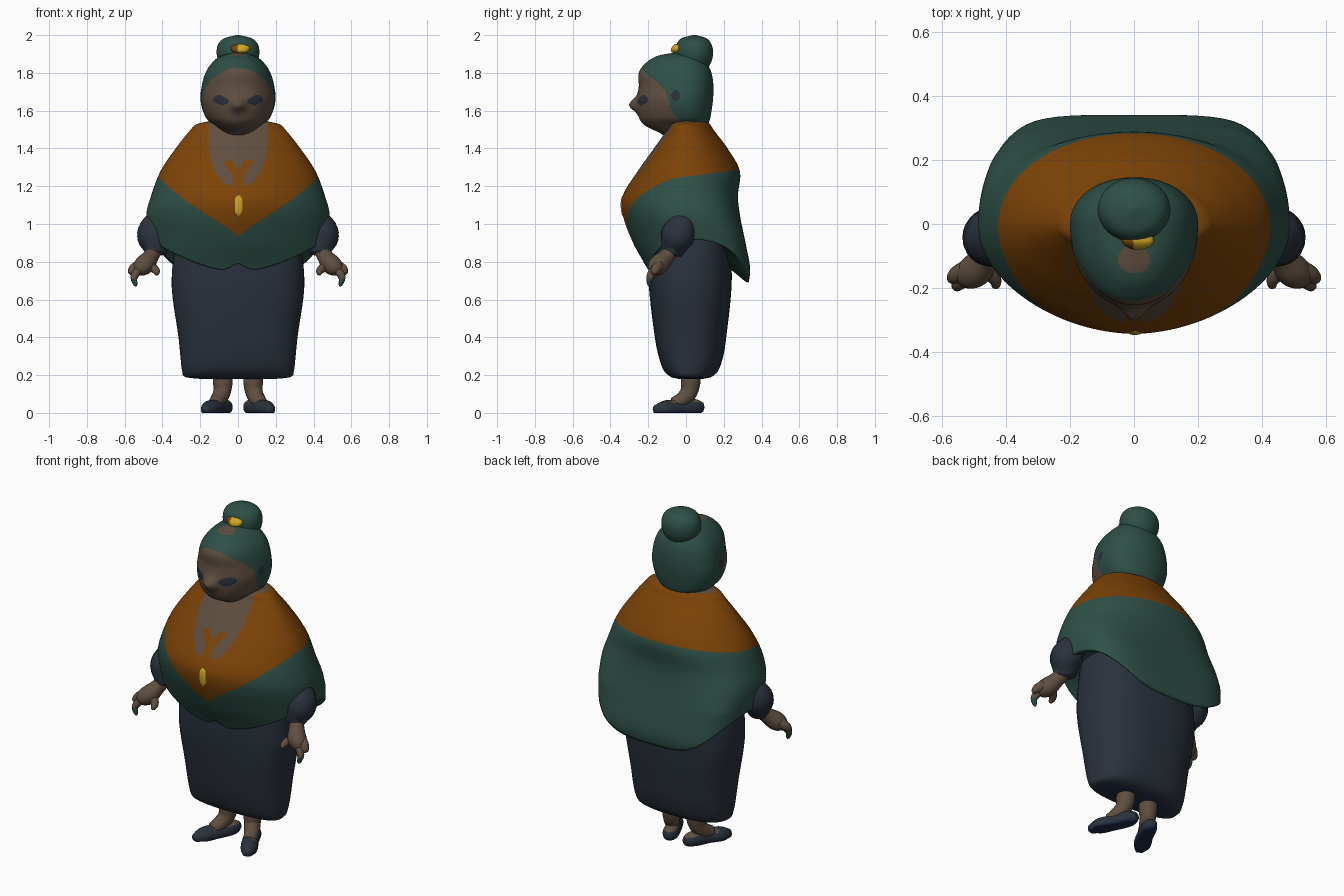
import bpy, bmesh, math
from mathutils import Vector

cube = bpy.data.objects.get("Cube")
if cube:
    bpy.data.objects.remove(cube, do_unlink=True)


def material(name, r, g, b):
    m = bpy.data.materials.new(name)
    m.use_nodes = True
    m.diffuse_color = (r, g, b, 1)
    node = m.node_tree.nodes["Principled BSDF"]
    node.inputs["Base Color"].default_value = (r, g, b, 1)
    node.inputs["Roughness"].default_value = 0.9
    return m


GREEN = material("deep green", 0.027, 0.08, 0.063)
ORANGE = material("burnt orange", 0.205, 0.056, 0.002)
SKIN = material("brown skin", 0.115, 0.077, 0.051)
NAVY = material("dark slate", 0.023, 0.032, 0.046)
BLUE = material("sole blue", 0.015, 0.025, 0.065)
GOLD = material("gold", 0.62, 0.39, 0.015)


def sample(table, z):
    """Smooth interpolation of rows (key, values...) sorted by key."""
    z = min(max(z, table[0][0]), table[-1][0])
    last = len(table) - 1
    i = 0
    while i < last - 1 and z > table[i + 1][0]:
        i += 1

    def slope(k, c):
        a, b = table[max(k - 1, 0)], table[min(k + 1, last)]
        return (b[c] - a[c]) / (b[0] - a[0])

    p, q = table[i], table[i + 1]
    d = q[0] - p[0]
    u = (z - p[0]) / d
    return [p[c] * (1 + 2 * u) * (1 - u) ** 2 + q[c] * u * u * (3 - 2 * u)
            + d * (slope(i, c) * u * (1 - u) ** 2 - slope(i + 1, c) * u * u * (1 - u))
            for c in range(1, len(p))]


def power(v, e):
    return math.copysign(abs(v) ** e, v)


def ring_point(table, a, z, e=1.0, cx=0.0, cy=0.0):
    """Point on a section with half width, front reach and back reach."""
    w, front, back = sample(table, z)
    s = power(math.sin(a), e)
    return Vector((cx + w * power(math.cos(a), e), cy + s * (back if s > 0 else front), z))


def skin_grid(name, rings, mats, rule=None):
    """Join rings into a closed, smooth mesh; rule picks a material per face."""
    bm = bmesh.new()
    rows = [[bm.verts.new(p) for p in ring] for ring in rings]
    n = len(rows[0])
    for lo, hi in zip(rows, rows[1:]):
        for i in range(n):
            j = (i + 1) % n
            bm.faces.new((lo[i], lo[j], hi[j], hi[i]))
    bm.faces.new(rows[0])
    bm.faces.new(rows[-1])
    bmesh.ops.recalc_face_normals(bm, faces=bm.faces)
    for f in bm.faces:
        f.smooth = True
        if rule:
            f.material_index = rule(f.calc_center_median())
    mesh = bpy.data.meshes.new(name)
    bm.to_mesh(mesh)
    bm.free()
    for m in mats:
        mesh.materials.append(m)
    obj = bpy.data.objects.new(name, mesh)
    bpy.context.collection.objects.link(obj)
    return obj


def angles(n):
    return [math.tau * i / n for i in range(n)]


def lathe(name, table, count, steps, mats, rule=None, e=1.0, cx=0.0, cy=0.0, shape=lambda p: p):
    lo, hi = table[0][0], table[-1][0]
    zs = [lo + (hi - lo) * (1 - math.cos(math.pi * k / steps)) / 2 for k in range(steps + 1)]
    rings = [[shape(ring_point(table, a, z, e, cx, cy)) for a in angles(count)] for z in zs]
    return skin_grid(name, rings, mats, rule)


def tube(name, path, side, mats, rule=None, steps=24, count=20):
    """Tapered limb through (x, y, z, radius) points, mirrored by side."""
    table = [(k, *p) for k, p in enumerate(path)]
    pts = [sample(table, k * (len(path) - 1) / steps) for k in range(steps + 1)]
    rings = []
    for k, (x, y, z, r) in enumerate(pts):
        a, b = pts[max(k - 1, 0)], pts[min(k + 1, steps)]
        rot = (Vector(b[:3]) - Vector(a[:3])).to_track_quat('Z', 'Y')
        if k in (0, steps):
            r *= 0.5
        ring = []
        for t in angles(count):
            p = Vector((x, y, z)) + rot @ Vector((r * math.cos(t), r * math.sin(t), 0))
            ring.append(Vector((side * p.x, p.y, max(p.z, 0))))
        rings.append(ring)
    return skin_grid(name, rings, mats, rule)


# Skirt
skirt = [(0.18, 0.2, 0.04, 0.09), (0.188, 0.275, 0.075, 0.13), (0.22, 0.295, 0.115, 0.168),
         (0.3, 0.305, 0.145, 0.197), (0.4, 0.315, 0.165, 0.213), (0.65, 0.35, 0.195, 0.24),
         (0.8, 0.345, 0.2, 0.24), (0.98, 0.32, 0.2, 0.22)]
lathe("skirt", skirt, 72, 48, [NAVY, BLUE], lambda p: int(p.z < 0.184), e=0.8)

# Shawl: orange yoke above a green drape, wide and low at the back
shawl = [(0.68, 0.45, 0.18, 0.33), (0.76, 0.455, 0.205, 0.34), (0.9, 0.47, 0.28, 0.315),
         (1.05, 0.485, 0.335, 0.285), (1.15, 0.46, 0.335, 0.275), (1.28, 0.41, 0.255, 0.285),
         (1.4, 0.33, 0.17, 0.22), (1.5, 0.25, 0.1, 0.145), (1.53, 0.215, 0.09, 0.125),
         (1.545, 0.15, 0.075, 0.1)]


def shawl_point(a, z):
    low, s = min(max((1.3 - z) / 0.35, 0), 1), math.sin(a)
    return ring_point(shawl, a, z, 1 - low * (0.52 * s ** 0.3 if s > 0 else 0.12 * s))


def yoke_edge(a):
    c, s = abs(math.cos(a)), math.sin(a)
    return 1.25 + 0.04 * s if s > 0 else 0.93 + 0.32 * c


def hem(a):
    c, s = abs(math.cos(a)), math.sin(a)
    if s > 0:
        return 0.69 + 0.23 * c ** 1.6
    return 0.747 + 0.043 * math.exp(-(c / 0.14) ** 2) + 0.173 * c * c


YOKE, DRAPE, COUNT = 70, 34, 300
shawl_rings = []
for k in range(YOKE + DRAPE + 1):
    ring = []
    for a in angles(COUNT):
        edge = yoke_edge(a)
        if k <= YOKE:
            z = 1.545 + (edge - 1.545) * k / YOKE
        else:
            z = edge + (hem(a) - edge) * (k - YOKE) / DRAPE
        ring.append(shawl_point(a, z))
    shawl_rings.append(ring)
# turned-in hem
for shrink, lift in ((0.95, 0.005), (0.6, 0.1)):
    shawl_rings.append([Vector((p.x * shrink, p.y * shrink, p.z + lift))
                        for p in shawl_rings[YOKE + DRAPE]])


def shawl_colour(p):
    x, z = abs(p.x), p.z
    if z > 1.536:
        return 2
    if p.y < -0.03 and z > 1.205:
        stem = x < 0.023 and z < 1.285
        arm = 1.25 < z < 1.335 and abs(x - (z - 1.25) * 0.7) < 0.022
        if x < 0.155 * min((z - 1.205) / 0.18, 1) ** 0.28 and not (stem or arm):
            return 2
    return 0


shawl_obj = skin_grid("shawl", shawl_rings, [ORANGE, GREEN, SKIN], shawl_colour)
# faces are stored ring by ring, so the drape follows the yoke
for face in shawl_obj.data.polygons:
    if face.index >= YOKE * COUNT and face.index != len(shawl_obj.data.polygons) - 2:
        face.material_index = 1

# Gold brooch
brooch = [(1.043, 0.006, 0.003, 0.01), (1.06, 0.02, 0.009, 0.01), (1.1, 0.027, 0.013, 0.01),
          (1.135, 0.022, 0.01, 0.01), (1.152, 0.006, 0.003, 0.01)]
lathe("brooch", brooch, 32, 16, [GOLD], cx=0.003, cy=-0.333)

# Head with hair cap, eyes and ears
head = [(1.44, 0.085, 0.08, 0.09), (1.48, 0.09, 0.135, 0.105), (1.52, 0.125, 0.215, 0.115),
        (1.56, 0.168, 0.247, 0.128), (1.65, 0.198, 0.26, 0.142), (1.73, 0.192, 0.25, 0.145),
        (1.8, 0.172, 0.25, 0.135), (1.85, 0.14, 0.215, 0.11), (1.89, 0.09, 0.15, 0.07),
        (1.91, 0.02, 0.05, 0.02)]
hairline = [(1.5, 0.06), (1.55, -0.03), (1.6, -0.075), (1.68, -0.1), (1.75, -0.15),
            (1.79, -0.205), (1.83, -0.24)]


def snout(p):
    if p.y < 0:
        p.y -= 0.042 * math.exp(-(p.x / 0.04) ** 2 - ((p.z - 1.63) / 0.035) ** 2)
    return p


def head_colour(p):
    x, y, z = abs(p.x), p.y, p.z
    slant = 1.655 + 0.15 * (x - 0.092)
    if y < -0.1 and ((x - 0.092) / 0.042) ** 2 + ((z - slant) / 0.024) ** 2 < 1:
        return 2
    if x > 0.1 and ((y + 0.055) / 0.025) ** 2 + ((z - 1.68) / 0.027) ** 2 < 1:
        return 2
    if z > 1.84 and (x / 0.05) ** 2 + ((y + 0.11) / 0.045) ** 2 < 1:
        return 1
    return 1 if z < 1.53 or (z < 1.83 and y < sample(hairline, z)[0]) else 0


lathe("head", head, 160, 110, [GREEN, SKIN, NAVY], head_colour, e=0.95, shape=snout)

# Hair bun and its clasp
bun = [(1.8, 0.06, 0.06, 0.06), (1.83, 0.085, 0.08, 0.075), (1.87, 0.107, 0.095, 0.093),
       (1.92, 0.113, 0.1, 0.098), (1.96, 0.1, 0.09, 0.085), (1.985, 0.068, 0.065, 0.06),
       (2.0, 0.01, 0.01, 0.01)]
lathe("hair_bun", bun, 64, 36, [GREEN], cy=0.045)
clasp = [(1.903, 0.015, 0.01, 0.01), (1.912, 0.04, 0.026, 0.03), (1.93, 0.05, 0.026, 0.04),
         (1.945, 0.04, 0.016, 0.04), (1.952, 0.015, 0.006, 0.02)]
lathe("hair_clasp", clasp, 40, 14, [GOLD, ORANGE], lambda p: int(p.x < -0.003), cx=0.012, cy=-0.052)

# Arms, hands, legs and shoes on both sides
for label, side in (("left", 1), ("right", -1)):
    tube(label + "_sleeve", [(0.38, -0.015, 1.03, 0.06), (0.43, -0.025, 0.985, 0.082),
                             (0.445, -0.045, 0.935, 0.09), (0.435, -0.065, 0.875, 0.068),
                             (0.43, -0.075, 0.835, 0.05)], side, [NAVY, GREEN],
         lambda p: int(p.z < 0.872 and p.y < -0.06 and abs(p.x) > 0.45))
    tube(label + "_hand", [(0.43, -0.06, 0.88, 0.04), (0.46, -0.1, 0.83, 0.042),
                           (0.49, -0.14, 0.79, 0.052), (0.52, -0.16, 0.765, 0.045),
                           (0.545, -0.17, 0.745, 0.02)], side, [SKIN])
    fingers = {
        "index_finger": [(0.515, -0.165, 0.77, 0.024), (0.55, -0.19, 0.72, 0.02),
                         (0.54, -0.195, 0.67, 0.009)],
        "outer_fingers": [(0.52, -0.14, 0.785, 0.03), (0.555, -0.16, 0.76, 0.026),
                          (0.572, -0.175, 0.735, 0.014)],
        "thumb": [(0.475, -0.13, 0.785, 0.028), (0.435, -0.17, 0.755, 0.021),
                  (0.43, -0.2, 0.735, 0.011)]}
    for part, path in fingers.items():
        tube(label + "_" + part, path, side, [SKIN, GREEN], lambda p: int(p.z < 0.71),
             steps=12, count=12)
    tube(label + "_leg", [(0.08, 0.03, 0.25, 0.045), (0.08, 0.025, 0.17, 0.052),
                          (0.085, 0.015, 0.11, 0.046), (0.105, -0.02, 0.068, 0.042),
                          (0.125, -0.07, 0.045, 0.036)], side, [SKIN])
    tube(label + "_shoe", [(0.06, 0.095, 0.03, 0.022), (0.07, 0.05, 0.03, 0.043),
                           (0.105, -0.03, 0.025, 0.045), (0.15, -0.11, 0.02, 0.046),
                           (0.178, -0.172, 0.016, 0.02)], side, [NAVY, SKIN, BLUE],
         lambda p: 2 if p.z < 0.012 else int(p.z > 0.055 and p.y > -0.08), steps=36, count=28)
